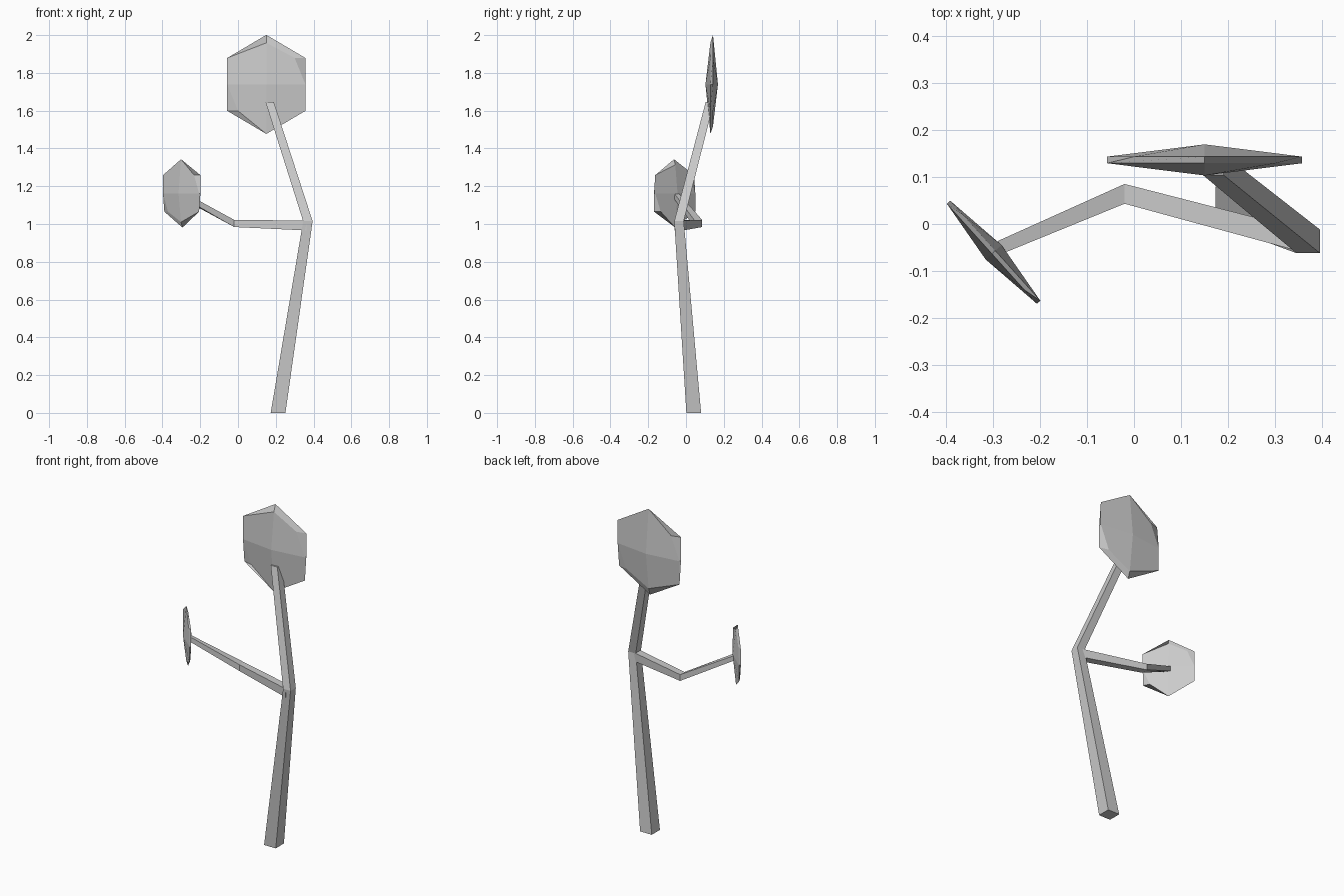
import bpy
import bmesh
from math import radians
from mathutils import Matrix, Vector

if "Cube" in bpy.data.objects:
    bpy.data.objects.remove(bpy.data.objects["Cube"], do_unlink=True)

grey = bpy.data.materials.new("pale grey")
grey.use_nodes = True
grey.diffuse_color = (0.6, 0.6, 0.6, 1)
grey.node_tree.nodes["Principled BSDF"].inputs["Base Color"].default_value = grey.diffuse_color


def finish(name, bm):
    bmesh.ops.recalc_face_normals(bm, faces=bm.faces)
    mesh = bpy.data.meshes.new(name)
    bm.to_mesh(mesh)
    bm.free()
    mesh.materials.append(grey)
    obj = bpy.data.objects.new(name, mesh)
    bpy.context.collection.objects.link(obj)
    return obj


def limb(name, sections):
    """Four-sided limb through sections of (centre, half side axis, half second axis)."""
    bm = bmesh.new()
    rings = []
    for centre, side, other in sections:
        c, u, v = Vector(centre), Vector(side), Vector(other)
        rings.append([bm.verts.new(p) for p in (c - u - v, c + u - v, c + u + v, c - u + v)])
    for a, b in zip(rings, rings[1:]):
        for i in range(4):
            j = (i + 1) % 4
            bm.faces.new((a[i], a[j], b[j], b[i]))
    bm.faces.new(rings[0])
    bm.faces.new(rings[-1])
    return finish(name, bm)


def square(centre, half):
    return centre, (half, 0, 0), (0, half, 0)


def leaf_cluster(name, centre, scale, turn):
    """Flat faceted disc; the back is the front half-turned about the x axis."""
    # Rim of the front half: x, z
    rim = [(0, 0.22), (-0.207, 0.14), (-0.207, 0), (-0.15, -0.14),
           (0, -0.262), (0.207, -0.14), (0.207, 0), (0.15, 0.14)]
    bm = bmesh.new()
    halves = []
    for s in (1, -1):
        hub = bm.verts.new((0, -0.033 * s, 0))
        ring = [bm.verts.new((x, -0.007 * s, z * s)) for x, z in rim]
        for i in range(0, 8, 2):
            bm.faces.new((hub, ring[i], ring[i + 1], ring[(i + 2) % 8]))
        halves.append(ring)
    # Thin edge band joining both halves
    front, back = halves
    for i in range(8):
        j = (i + 1) % 8
        bm.faces.new((front[i], front[j], back[(4 - j) % 8], back[(4 - i) % 8]))
    obj = finish(name, bm)
    obj.data.transform(Matrix.Translation(centre) @ Matrix.Rotation(radians(turn), 4, "Z")
                       @ Matrix.Scale(scale, 4))
    return obj


# Trunk bending back into the upper branch
limb("trunk", [square((0.212, 0.041, 0), 0.039),
               square((0.37, -0.037, 1.015), 0.025),
               square((0.168, 0.126, 1.645), 0.022)])

# Side branch with an elbow
limb("side_branch", [((0.362, -0.037, 0.992), (0, 0.024, 0), (0, 0, 0.026)),
                     ((-0.02, 0.064, 1.003), (0, 0.021, 0), (0, 0, 0.019)),
                     ((-0.283, -0.049, 1.146), (-0.008, 0.012, 0), (0, 0, 0.015))])

# Foliage
leaf_cluster("upper_leaf_cluster", (0.15, 0.136, 1.739), 1, 0)
leaf_cluster("side_leaf_cluster", (-0.298, -0.06, 1.162), 0.69, 132)
